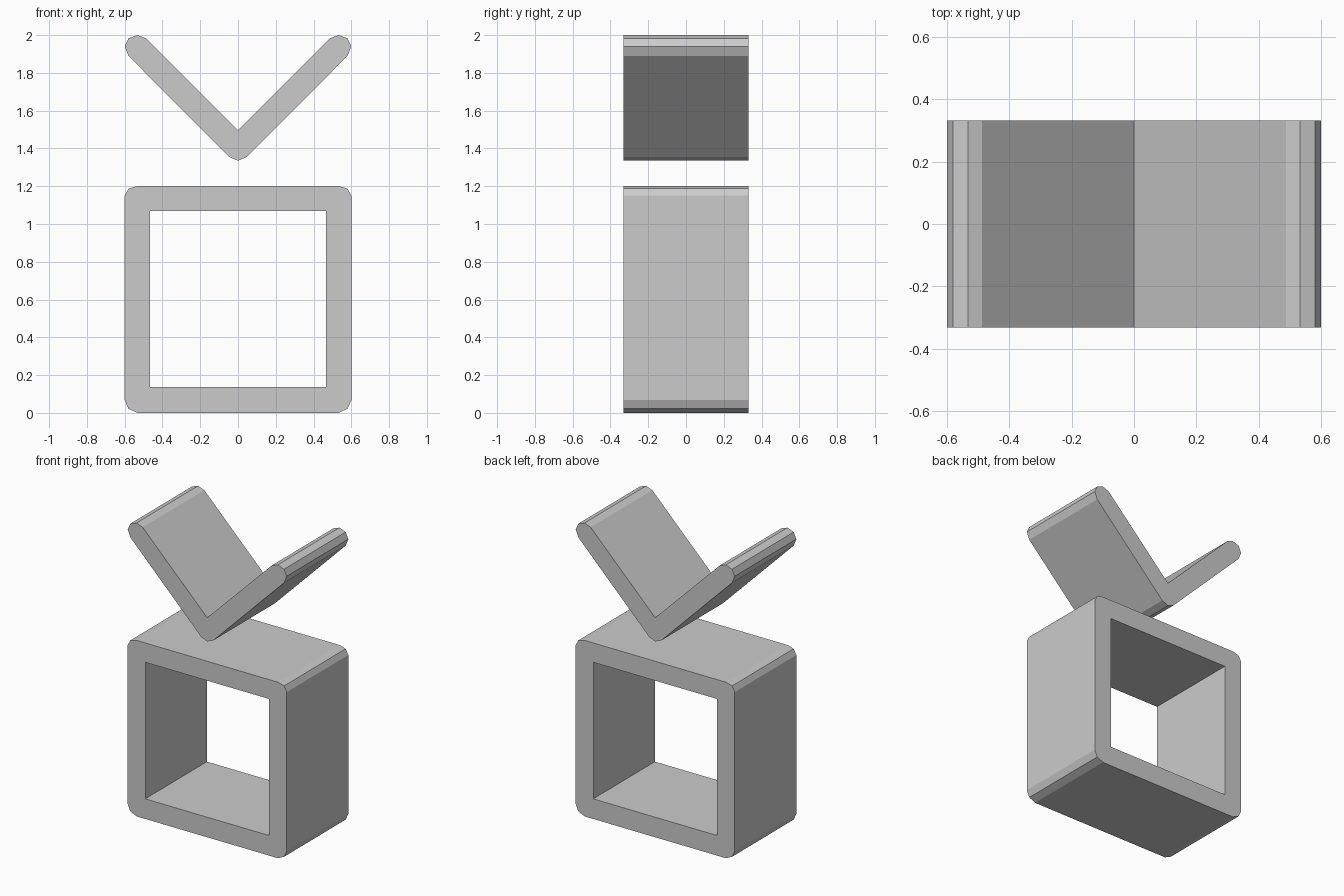
import bpy
import bmesh
from math import pi
from mathutils import Matrix

cube = bpy.data.objects.get("Cube")
if cube:
    bpy.data.objects.remove(cube, do_unlink=True)

HALF_DEPTH = 0.332

# One plain grey for everything
grey = bpy.data.materials.new("light_grey")
grey.use_nodes = True
colour = (0.6, 0.6, 0.6, 1)
grey.diffuse_color = colour
grey.node_tree.nodes["Principled BSDF"].inputs["Base Color"].default_value = colour


def mirrored(right_half):
    """Close a bottom-to-top half outline with its mirror image in x."""
    left_half = [(-x, z) for x, z in reversed(right_half) if x > 0]
    return right_half + left_half


def extruded_outline(name, loops):
    """Fill x-z loops (later ones are holes) and extrude them along y."""
    curve = bpy.data.curves.new(name + "_outline", "CURVE")
    curve.dimensions = "2D"
    curve.fill_mode = "BOTH"
    curve.extrude = HALF_DEPTH
    for loop in loops:
        spline = curve.splines.new("POLY")
        spline.points.add(len(loop) - 1)
        for point, (x, z) in zip(spline.points, loop):
            point.co = (x, z, 0, 1)
        spline.use_cyclic_u = True
    outline = bpy.data.objects.new(name + "_outline", curve)
    bpy.context.collection.objects.link(outline)
    bpy.context.view_layer.update()
    graph = bpy.context.evaluated_depsgraph_get()
    mesh = bpy.data.meshes.new_from_object(outline.evaluated_get(graph))
    bpy.data.objects.remove(outline, do_unlink=True)

    # Stand upright, weld the caps to the walls, keep flat faces
    mesh.transform(Matrix.Rotation(pi / 2, 4, "X"))
    bm = bmesh.new()
    bm.from_mesh(mesh)
    bmesh.ops.remove_doubles(bm, verts=bm.verts, dist=0.0001)
    bmesh.ops.recalc_face_normals(bm, faces=bm.faces)
    for face in bm.faces:
        face.smooth = False
        face.material_index = 0
    bm.to_mesh(mesh)
    bm.free()
    mesh.name = name
    mesh.materials.clear()
    mesh.materials.append(grey)
    part = bpy.data.objects.new(name, mesh)
    bpy.context.collection.objects.link(part)
    return part


# Square frame with bevelled corners and a sharp opening
frame_outer = mirrored([(0.533, 0), (0.58, 0.022), (0.6, 0.067),
                        (0.6, 1.15), (0.58, 1.187), (0.535, 1.2)])
frame_inner = mirrored([(0.467, 0.137), (0.467, 1.068)])
extruded_outline("square_frame", [frame_outer, frame_inner])

# V-shaped piece floating above, with rounded tips
v_outline = mirrored([(0, 1.335), (0.047, 1.355), (0.58, 1.89), (0.6, 1.94),
                      (0.58, 1.983), (0.533, 2), (0.487, 1.983), (0, 1.497)])
extruded_outline("v_shaped_top", [v_outline])
